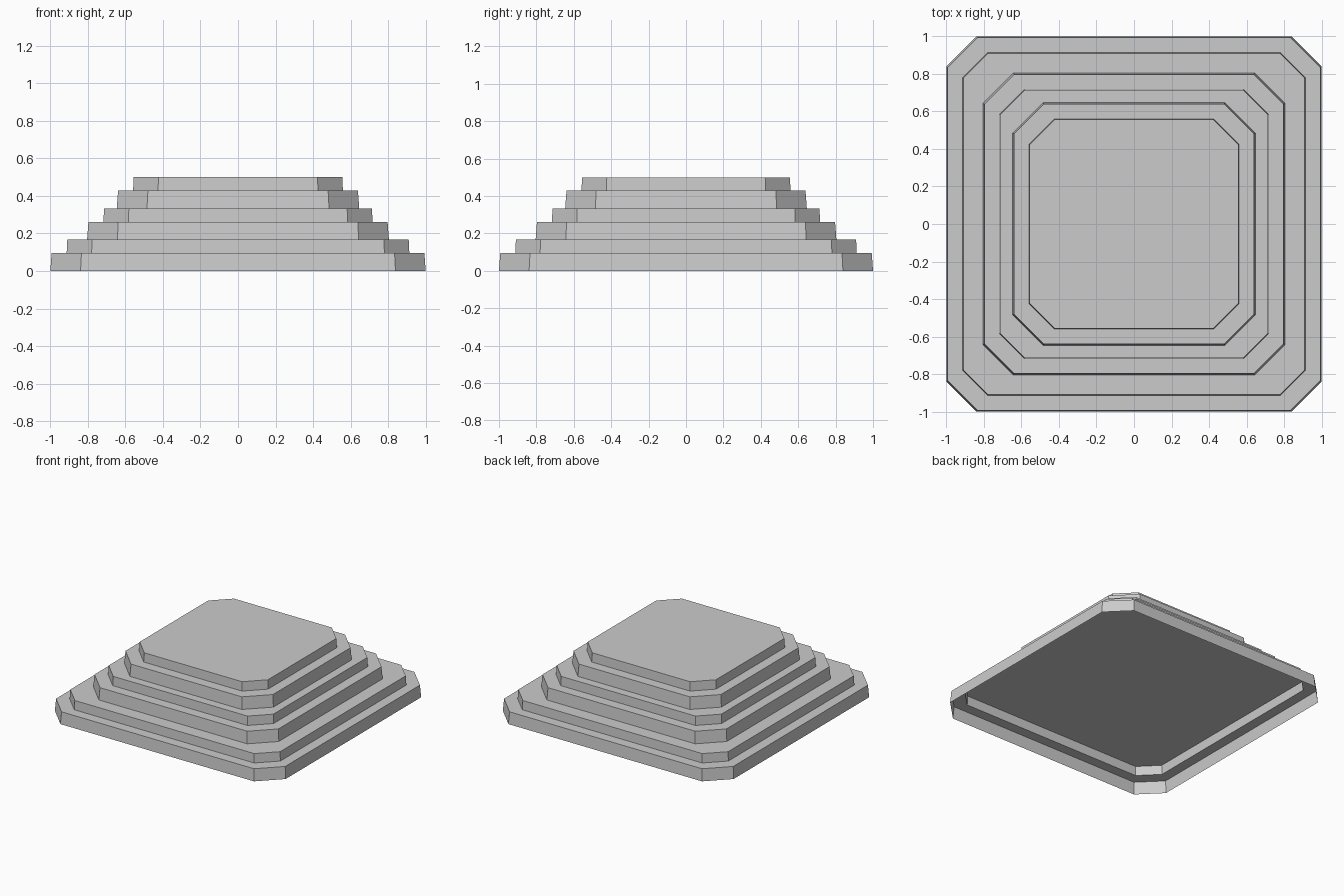
import bpy
import bmesh

cube = bpy.data.objects.get("Cube")
if cube:
    bpy.data.objects.remove(cube)

stone = bpy.data.materials.new("light_grey_stone")
stone.use_nodes = True
GREY = (0.6, 0.6, 0.6, 1.0)
stone.diffuse_color = GREY
stone.node_tree.nodes["Principled BSDF"].inputs["Base Color"].default_value = GREY

STAGE = 0.1667    # height of one two-step stage
LOWER = 0.095     # height of its lower step
TAPER = 0.007     # inward lean of each riser
INSET = 0.087     # tread depth within a stage


def ring(bm, half, cut, z):
    """Square loop with chamfered corners."""
    flat = half - cut
    points = []
    for sx, sy in ((1, 1), (-1, 1), (-1, -1), (1, -1)):
        pair = [(sx * half, sy * flat), (sx * flat, sy * half)]
        points += pair if sx * sy > 0 else pair[::-1]
    return [bm.verts.new((x, y, z)) for x, y in points]


def stage(name, half, base):
    """Open-bottomed shell of two steps with a flat cap."""
    bm = bmesh.new()
    inner = half - INSET
    loops = [
        ring(bm, half, 0.161, base),
        ring(bm, half - TAPER, 0.159, base + LOWER),
        ring(bm, inner, 0.133, base + LOWER),
        ring(bm, inner - TAPER / 2, 0.132, base + STAGE),
    ]
    for low, high in zip(loops, loops[1:]):
        for i in range(len(low)):
            j = (i + 1) % len(low)
            bm.faces.new((low[i], low[j], high[j], high[i]))
    bm.faces.new(loops[-1])
    mesh = bpy.data.meshes.new(name)
    bm.to_mesh(mesh)
    bm.free()
    mesh.materials.append(stone)
    bpy.context.collection.objects.link(bpy.data.objects.new(name, mesh))


# Three stacked stages, each narrower than the one below
for i, (name, half) in enumerate((("bottom_steps", 1.0),
                                  ("middle_steps", 0.804),
                                  ("top_steps", 0.646))):
    stage(name, half, i * STAGE)
